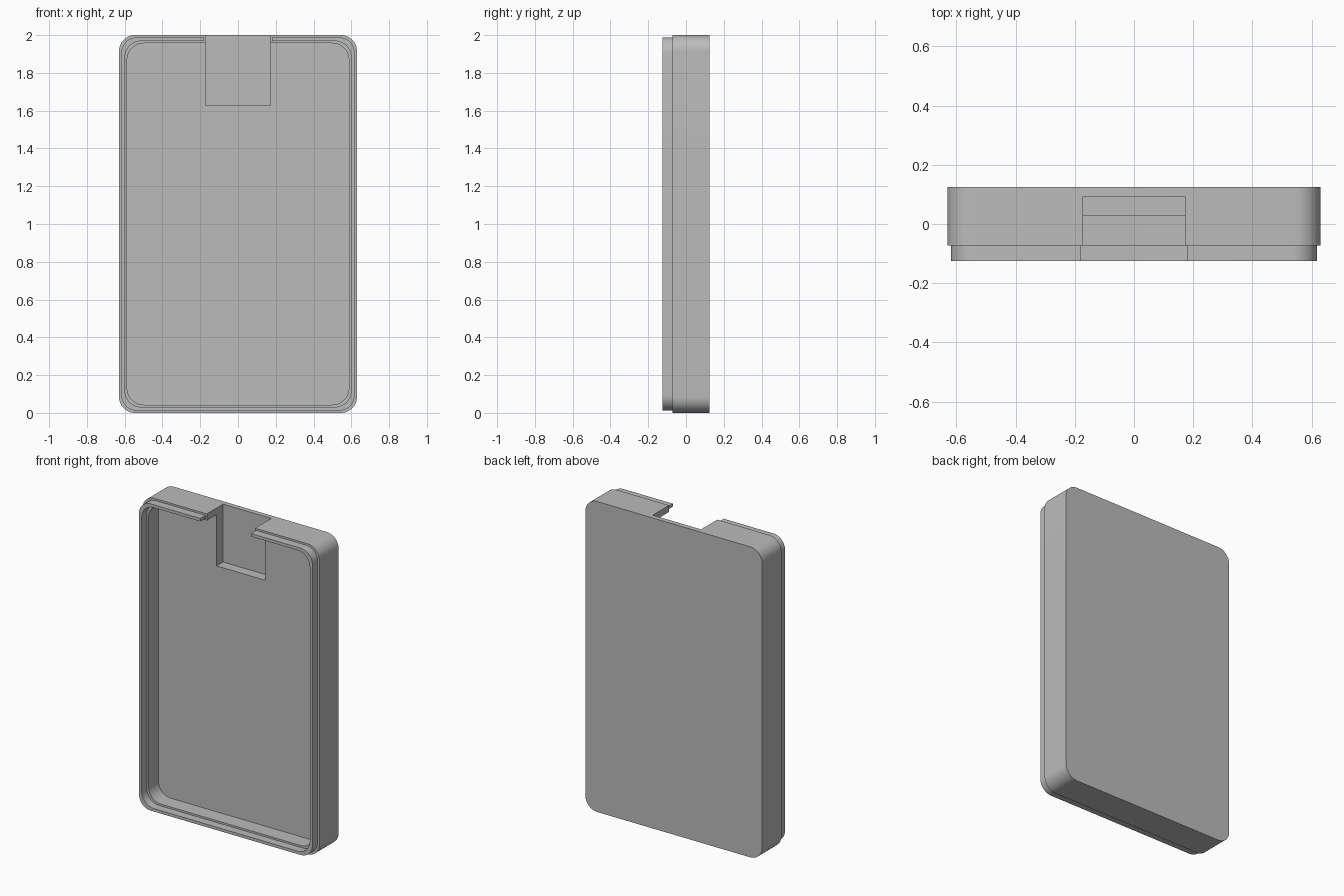
import bpy
import bmesh
from math import cos, sin, pi

if "Cube" in bpy.data.objects:
    bpy.data.objects.remove(bpy.data.objects["Cube"], do_unlink=True)

grey = bpy.data.materials.new("plain grey")
grey.use_nodes = True
grey.diffuse_color = (0.5, 0.5, 0.5, 1)
grey.node_tree.nodes["Principled BSDF"].inputs["Base Color"].default_value = (0.5, 0.5, 0.5, 1)

STEPS = 12


def prism(name, half_x, z0, z1, y0, y1, radius=0.0):
    """Rounded rectangle in the xz plane, extruded along y."""
    cx, cz, hz = half_x - radius, (z0 + z1) / 2, (z1 - z0) / 2 - radius
    points = []
    for quarter, (sx, sz) in enumerate([(1, 1), (-1, 1), (-1, -1), (1, -1)]):
        for i in range(STEPS + 1 if radius else 1):
            a = (quarter + i / STEPS) * pi / 2
            points.append((sx * cx + radius * cos(a), cz + sz * hz + radius * sin(a)))
    bm = bmesh.new()
    face = bm.faces.new([bm.verts.new((x, y0, z)) for x, z in points])
    out = bmesh.ops.extrude_face_region(bm, geom=[face])["geom"]
    moved = [v for v in out if isinstance(v, bmesh.types.BMVert)]
    bmesh.ops.translate(bm, verts=moved, vec=(0, y1 - y0, 0))
    bmesh.ops.recalc_face_normals(bm, faces=bm.faces)
    mesh = bpy.data.meshes.new(name)
    bm.to_mesh(mesh)
    bm.free()
    mesh.materials.append(grey)
    obj = bpy.data.objects.new(name, mesh)
    bpy.context.collection.objects.link(obj)
    return obj


def activate(obj):
    bpy.ops.object.select_all(action="DESELECT")
    obj.select_set(True)
    bpy.context.view_layer.objects.active = obj


def carve(obj, *cutters):
    """Cut the helpers out of a part, then remove them."""
    activate(obj)
    for cutter in cutters:
        cutter.hide_render = True
        mod = obj.modifiers.new("cut", "BOOLEAN")
        mod.operation, mod.solver, mod.object = "DIFFERENCE", "EXACT", cutter
        bpy.ops.object.modifier_apply(modifier=mod.name)
        bpy.data.objects.remove(cutter, do_unlink=True)
    activate(obj)
    bpy.ops.object.shade_smooth_by_angle(angle=pi / 6)


# Tray: shallow shell with a deeper connector notch at the top
tray = prism("tray", 0.63, 0, 2, -0.072, 0.125, 0.085)
carve(tray,
      prism("cavity_cutter", 0.587, 0.043, 1.957, -0.3, 0.028, 0.088),
      prism("notch_cutter", 0.172, 1.627, 2.2, -0.4, 0.093))

# Lip: thin raised rim around the opening, interrupted at the notch
lip = prism("rim_lip", 0.618, 0.012, 1.988, -0.125, -0.066, 0.083)
carve(lip,
      prism("opening_cutter", 0.599, 0.031, 1.969, -0.3, 0.3, 0.086),
      prism("gap_cutter", 0.181, 1.7, 2.2, -0.4, 0.4))
